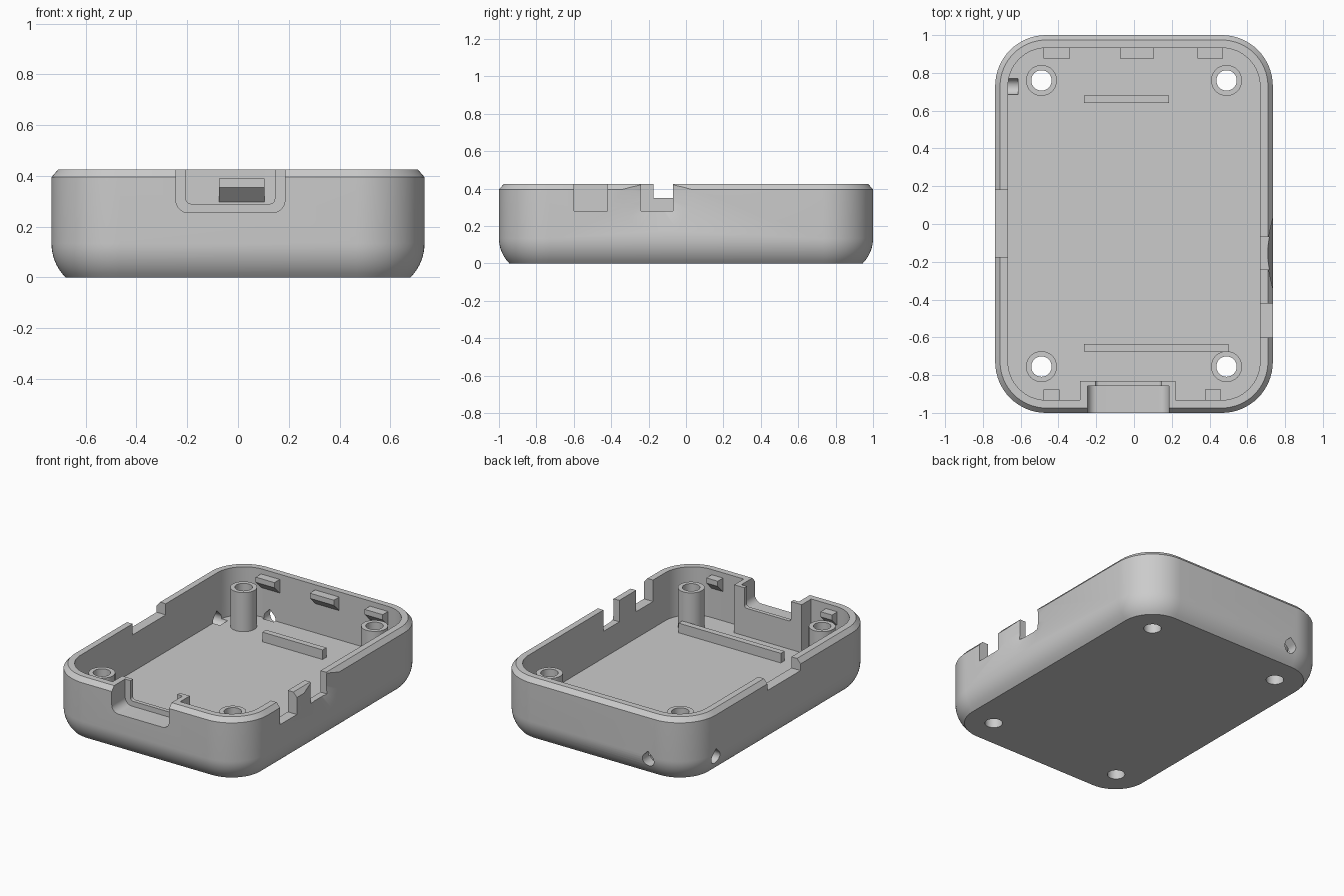
import bpy, bmesh
from math import sin, cos, pi, radians, sqrt
from mathutils import Vector

cube = bpy.data.objects.get("Cube")
if cube:
    bpy.data.objects.remove(cube, do_unlink=True)

HX, HY, H = 0.735, 1.0, 0.425      # outer half sizes and height
CORNER, WALL, FLOOR = 0.27, 0.068, 0.1

grey = bpy.data.materials.new("light grey plastic")
grey.use_nodes = True
COLOUR = (0.6, 0.6, 0.6, 1)
grey.diffuse_color = COLOUR
grey.node_tree.nodes["Principled BSDF"].inputs["Base Color"].default_value = COLOUR


def make(name, bm):
    bmesh.ops.recalc_face_normals(bm, faces=bm.faces)
    mesh = bpy.data.meshes.new(name)
    bm.to_mesh(mesh)
    bm.free()
    mesh.materials.append(grey)
    ob = bpy.data.objects.new(name, mesh)
    bpy.context.collection.objects.link(ob)
    return ob


def smooth(ob):
    bpy.ops.object.select_all(action='DESELECT')
    ob.select_set(True)
    bpy.context.view_layer.objects.active = ob
    bpy.ops.object.shade_smooth_by_angle(angle=radians(28))


def prism(name, profile, axis, lo, hi):
    """Extrude a 2D profile along an axis: x uses (y, z), y uses (x, z), z uses (x, y)."""
    place = {'x': lambda a, b, t: (t, a, b),
             'y': lambda a, b, t: (a, t, b),
             'z': lambda a, b, t: (a, b, t)}[axis]
    bm = bmesh.new()
    rings = [[bm.verts.new(place(a, b, t)) for a, b in profile] for t in (lo, hi)]
    n = len(profile)
    for i in range(n):
        j = (i + 1) % n
        bm.faces.new((rings[0][i], rings[0][j], rings[1][j], rings[1][i]))
    for ring in rings:
        bm.faces.new(ring)
    return make(name, bm)


def box(name, x0, x1, y0, y1, z0, z1):
    return prism(name, [(x0, y0), (x1, y0), (x1, y1), (x0, y1)], 'z', z0, z1)


def arc(cx, cy, r, start, end, steps):
    return [(cx + r * cos(radians(start + (end - start) * k / steps)),
             cy + r * sin(radians(start + (end - start) * k / steps)))
            for k in range(steps + 1)]


def u_shape(x0, x1, z0, r):
    """Notch profile with rounded lower corners, open past the rim."""
    return ([(x0, 0.6)] + arc(x0 + r, z0 + r, r, 180, 270, 8)
            + arc(x1 - r, z0 + r, r, 270, 360, 8) + [(x1, 0.6)])


def boolean(ob, tool, operation='DIFFERENCE'):
    mod = ob.modifiers.new("cut", 'BOOLEAN')
    mod.operation, mod.object, mod.solver = operation, tool, 'EXACT'
    bpy.context.view_layer.objects.active = ob
    bpy.ops.object.modifier_apply(modifier=mod.name)
    bpy.data.objects.remove(tool, do_unlink=True)


def ring_points(inset):
    r = CORNER - inset
    cx, cy = HX - CORNER, HY - CORNER
    return (arc(cx, cy, r, 0, 90, 16) + arc(-cx, cy, r, 90, 180, 16)
            + arc(-cx, -cy, r, 180, 270, 16) + arc(cx, -cy, r, 270, 360, 16))


# Tray shell: rounded rectangles lofted up the outside and down the inside
R, RISE = 0.19, 0.134
levels = []
for k in range(9):
    z = RISE * k / 8
    levels.append((R - sqrt(R * R - (RISE - z) ** 2), z))
levels += [(0, H - 0.03), (0.026, H), (WALL, H), (WALL, FLOOR)]
bm = bmesh.new()
loops = [[bm.verts.new((x, y, z)) for x, y in ring_points(d)] for d, z in levels]
for a, b in zip(loops, loops[1:]):
    for i in range(len(a)):
        j = (i + 1) % len(a)
        bm.faces.new((a[i], a[j], b[j], b[i]))
bm.faces.new(loops[0])
bm.faces.new(loops[-1])
shell = make("tray_shell", bm)

# Block behind the front port, then its recess and inner opening
boolean(shell, box("port_block", -0.285, 0.22, -0.95, -0.83, 0.08, H), 'UNION')
boolean(shell, prism("port_recess", u_shape(-0.245, 0.185, 0.255, 0.05), 'y', -1.1, -0.857))
boolean(shell, prism("port_opening", u_shape(-0.205, 0.145, 0.29, 0.02), 'y', -0.9, -0.7))

# Rim notches in the side walls
boolean(shell, box("left_notch_front", 0.6, 0.9, -0.6, -0.42, 0.28, 0.6))
boolean(shell, box("left_notch_rear", 0.6, 0.9, -0.24, -0.07, 0.28, 0.6))
boolean(shell, box("right_notch", -0.9, -0.6, -0.175, 0.18, 0.35, 0.6))

# Shallow conical finger recess around the rear left notch
bm = bmesh.new()
circles = []
for x, r in ((0.71, 0.09), (0.76, 0.29)):
    circles.append([bm.verts.new((x, y, z)) for y, z in arc(-0.155, 0.36, r, 0, 352.5, 47)])
for i in range(48):
    j = (i + 1) % 48
    bm.faces.new((circles[0][i], circles[0][j], circles[1][j], circles[1][i]))
for c in circles:
    bm.faces.new(c)
boolean(shell, make("finger_recess", bm))


def teardrop(c, z, r):
    return arc(c, z, r, 135, 405, 24) + [(c, z + r * sqrt(2))]


# Teardrop strap holes at the back right corner
boolean(shell, prism("strap_hole_side", teardrop(0.727, 0.107, 0.043), 'x', -0.9, -0.615))
boolean(shell, prism("strap_hole_back", teardrop(-0.415, 0.107, 0.043), 'y', 0.915, 1.1))

# Screw holes through the floor and hollow standoffs above them
for sx, side in ((1, "left"), (-1, "right")):
    for y, end in ((0.76, "back"), (-0.755, "front")):
        hole = arc(sx * 0.49, y, 0.054, 0, 348.75, 31)
        post = arc(sx * 0.49, y, 0.082, 0, 348.75, 31)
        boolean(shell, prism("screw_hole", hole, 'z', -0.1, 0.3))
        standoff = prism(f"standoff_{end}_{side}", post, 'z', FLOOR - 0.01, 0.364)
        boolean(standoff, prism("standoff_bore", hole, 'z', -0.1, 0.6))
        smooth(standoff)
smooth(shell)

# Floor ribs
box("rib_back", -0.265, 0.185, 0.64, 0.68, FLOOR - 0.01, 0.165)
box("rib_front", -0.265, 0.5, -0.675, -0.635, FLOOR - 0.01, 0.165)

# Wedge clips under the rim on the front and back walls
clips = [("back", 1, -0.48, -0.34), ("back", 1, -0.075, 0.105), ("back", 1, 0.335, 0.47),
         ("front", -1, -0.48, -0.395), ("front", -1, 0.375, 0.46)]
for wall, s, x0, x1 in clips:
    wedge = [(s * 0.94, 0.39), (s * 0.875, 0.39), (s * 0.875, 0.355), (s * 0.94, 0.29)]
    prism(f"clip_{wall}", wedge, 'x', x0, x1)
